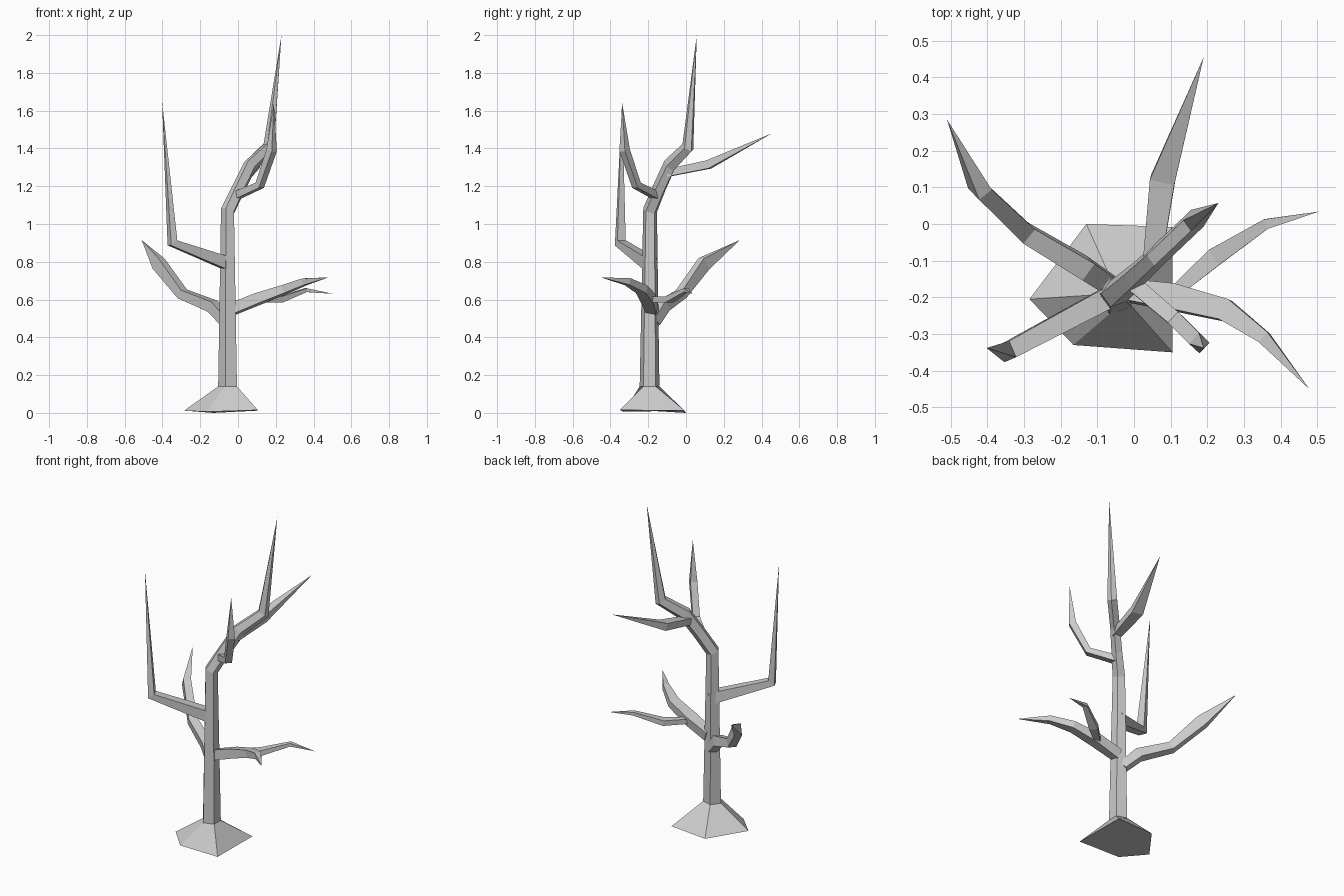
import bpy, bmesh, math
from mathutils import Vector

if "Cube" in bpy.data.objects:
    bpy.data.objects.remove(bpy.data.objects["Cube"])

bark = bpy.data.materials.new("grey_bark")
bark.diffuse_color = (0.6, 0.6, 0.6, 1)
bark.use_nodes = True
bark.node_tree.nodes["Principled BSDF"].inputs["Base Color"].default_value = bark.diffuse_color


def make(name, bm):
    bmesh.ops.recalc_face_normals(bm, faces=bm.faces[:])
    me = bpy.data.meshes.new(name)
    bm.to_mesh(me)
    bm.free()
    me.materials.append(bark)
    bpy.context.collection.objects.link(bpy.data.objects.new(name, me))


def bridge(bm, a, b):
    n = len(a)
    for i in range(n):
        bm.faces.new((a[i], a[(i + 1) % n], b[(i + 1) % n], b[i]))


def branch(name, points, sides=4, turn=45):
    """Faceted limb through (x, y, z, half width, half height), ending in a point."""
    bm = bmesh.new()
    pos = [Vector(p[:3]) for p in points]
    run = pos[-1] - pos[0]
    across = Vector((-run.y, run.x, 0)).normalized()
    rings = []
    for i in range(len(pos) - 1):
        t = (pos[i + 1] - pos[i]).normalized()
        if i:
            t = (t + (pos[i] - pos[i - 1]).normalized()).normalized()
        side = (across - t * across.dot(t)).normalized()
        up = t.cross(side)
        w, h = points[i][3:]
        k = 1 / math.cos(math.pi / sides)
        ring = []
        for j in range(sides):
            a = math.radians(turn) + math.tau * j / sides
            ring.append(bm.verts.new(pos[i] + side * w * k * math.cos(a) + up * h * k * math.sin(a)))
        rings.append(ring)
    for a, b in zip(rings, rings[1:]):
        bridge(bm, a, b)
    tip = bm.verts.new(pos[-1])
    last = rings[-1]
    for j in range(sides):
        bm.faces.new((last[j], last[(j + 1) % sides], tip))
    bm.faces.new(rings[0][::-1])
    make(name, bm)


# Flared root and five-sided trunk, bending into the leader
foot = [(-0.285, -0.205), (-0.165, -0.33), (0.105, -0.35), (0.105, -0.008), (-0.13, 0.0)]
foot_z = [0.012, 0.006, 0.015, 0.012, 0.0]
levels = [  # centre x, y, z, radius, lean
    (-0.05, -0.193, 0.14, 0.055, 0),
    (-0.052, -0.19, 1.07, 0.038, 0.3),
    (0.005, -0.14, 1.19, 0.033, 0.5),
    (0.065, -0.085, 1.31, 0.03, 0.7),
    (0.165, 0.01, 1.405, 0.03, 0.5),
]
bm = bmesh.new()
low = [bm.verts.new((x, y, z)) for (x, y), z in zip(foot, foot_z)]
bm.faces.new(low[::-1])
for x, y, z, r, lean in levels:
    ring = []
    for j in range(5):
        a = math.radians(180 + 72 * j)
        dx, dy = r * math.cos(a), r * math.sin(a)
        ring.append(bm.verts.new((x + dx, y + dy, z - lean * (dx + dy))))
    bridge(bm, low, ring)
    low = ring
tip = bm.verts.new((0.23, 0.057, 2.0))
for j in range(5):
    bm.faces.new((low[j], low[(j + 1) % 5], tip))
make("trunk", bm)

# Upper limbs
branch("upper_front_branch", [
    (-0.01, -0.155, 1.15, 0.022, 0.02), (0.115, -0.262, 1.205, 0.02, 0.018),
    (0.178, -0.325, 1.39, 0.02, 0.02), (0.19, -0.338, 1.64, 0, 0)])
branch("upper_back_branch", [
    (0.05, -0.10, 1.27, 0.025, 0.02), (0.078, 0.12, 1.315, 0.034, 0.022),
    (0.19, 0.455, 1.48, 0, 0)])

# Left limbs
branch("left_tall_branch", [
    (-0.04, -0.185, 0.785, 0.03, 0.035), (-0.347, -0.348, 0.9, 0.024, 0.022),
    (-0.402, -0.338, 1.65, 0, 0)])
branch("left_low_branch", [
    (-0.06, -0.17, 0.48, 0.025, 0.025), (-0.135, -0.12, 0.565, 0.028, 0.03),
    (-0.295, -0.025, 0.63, 0.025, 0.025), (-0.42, 0.095, 0.79, 0.022, 0.035),
    (-0.51, 0.285, 0.915, 0, 0)])

# Right forked limb
branch("right_front_branch", [
    (-0.03, -0.18, 0.55, 0.028, 0.03), (0.11, -0.20, 0.605, 0.035, 0.028),
    (0.25, -0.235, 0.655, 0.03, 0.022), (0.355, -0.31, 0.695, 0.018, 0.018),
    (0.478, -0.45, 0.717, 0, 0)])
branch("right_back_branch", [
    (0.10, -0.195, 0.60, 0.015, 0.015), (0.22, -0.09, 0.60, 0.025, 0.016),
    (0.36, 0.0, 0.65, 0.014, 0.01), (0.505, 0.034, 0.63, 0, 0)])
